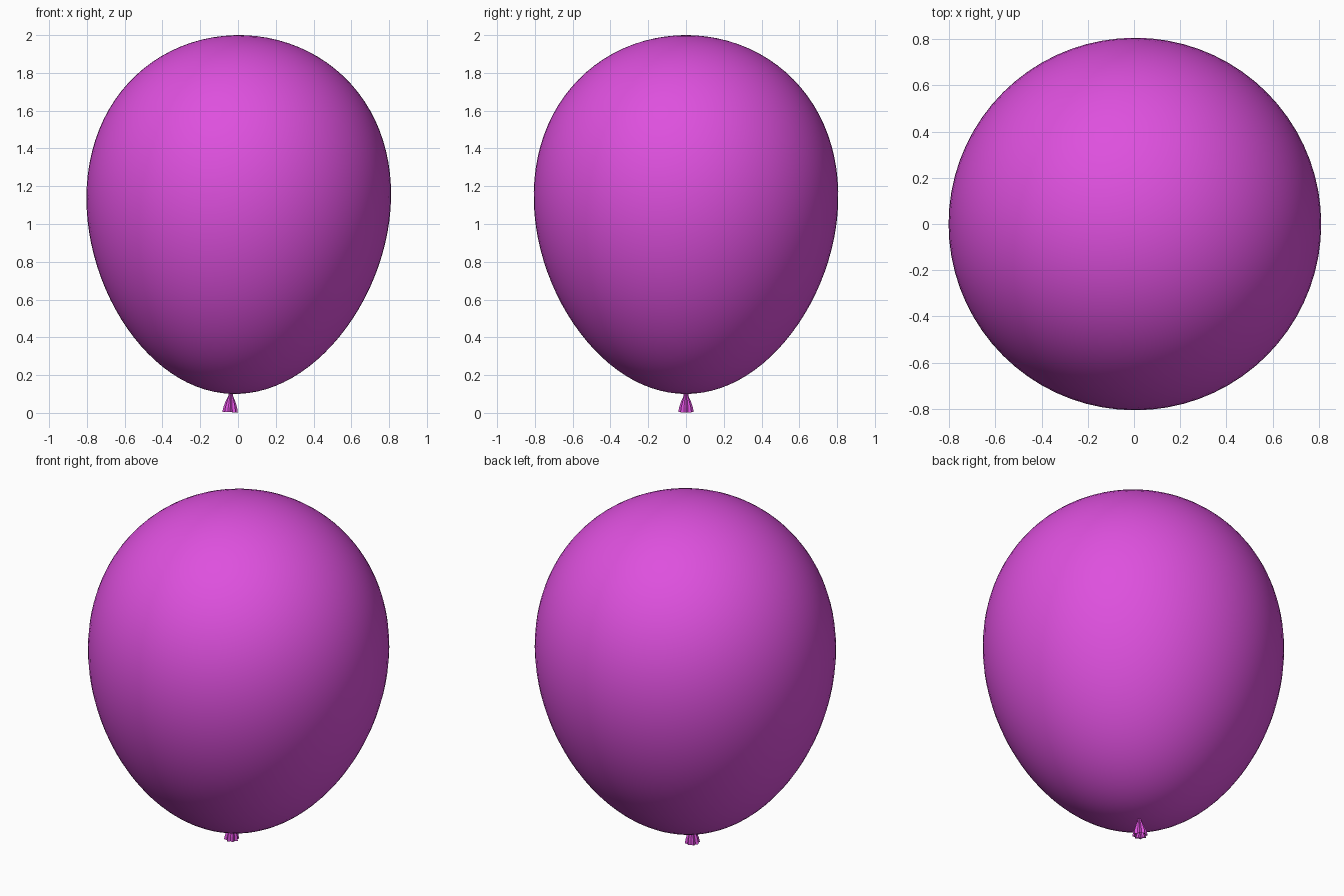
import bpy, bmesh, math
from mathutils import Matrix, Vector

if "Cube" in bpy.data.objects:
    bpy.data.objects.remove(bpy.data.objects["Cube"])

TILT = math.radians(2.3)
CENTRE = Vector((0, 0, 1.05))

mat = bpy.data.materials.new("magenta_rubber")
mat.diffuse_color = (0.73, 0.08, 0.73, 1)
mat.use_nodes = True
mat.node_tree.nodes["Principled BSDF"].inputs["Base Color"].default_value = mat.diffuse_color


def lathe(name, rings, sides, pleat=0.0, smooth=True):
    """Closed surface from (radius, z) rings; pleat makes alternate ribs sink in."""
    bm = bmesh.new()
    loops = []
    for r, z in rings:
        if r == 0:
            loops.append([bm.verts.new((0, 0, z))] * sides)
            continue
        loop = []
        for i in range(sides):
            a = math.tau * i / sides
            k = r * (1 - pleat * (i % 2))
            loop.append(bm.verts.new((k * math.cos(a), k * math.sin(a), z)))
        loops.append(loop)
    for lo, hi in zip(loops, loops[1:]):
        for i in range(sides):
            j = (i + 1) % sides
            quad = list(dict.fromkeys((lo[i], lo[j], hi[j], hi[i])))
            bm.faces.new(quad)
    # lean the whole balloon slightly to one side
    lean = Matrix.Translation(CENTRE) @ Matrix.Rotation(TILT, 4, 'Y') @ Matrix.Translation(-CENTRE)
    bm.transform(lean)
    bmesh.ops.recalc_face_normals(bm, faces=bm.faces[:])
    for f in bm.faces:
        f.smooth = smooth
    me = bpy.data.meshes.new(name)
    bm.to_mesh(me)
    bm.free()
    me.materials.append(mat)
    ob = bpy.data.objects.new(name, me)
    bpy.context.collection.objects.link(ob)
    return ob


# Egg-shaped body
N = 48
body = [(0, 0.1)]
for i in range(1, N):
    c = -math.cos(math.pi * i / N)
    body.append((0.802 * math.sin(math.pi * i / N) * (1 + 0.105 * c), 1.05 + 0.95 * c))
body.append((0, 2.0))
lathe("balloon_body", body, 72)

# Pleated flared knot, hollow underneath
knot = [(0, 0.055), (0.014, 0.045), (0.034, 0.006), (0.041, 0.003),
        (0.036, 0.03), (0.024, 0.065), (0.012, 0.09), (0.012, 0.112), (0, 0.114)]
lathe("balloon_knot", knot, 16, pleat=0.25, smooth=False)
